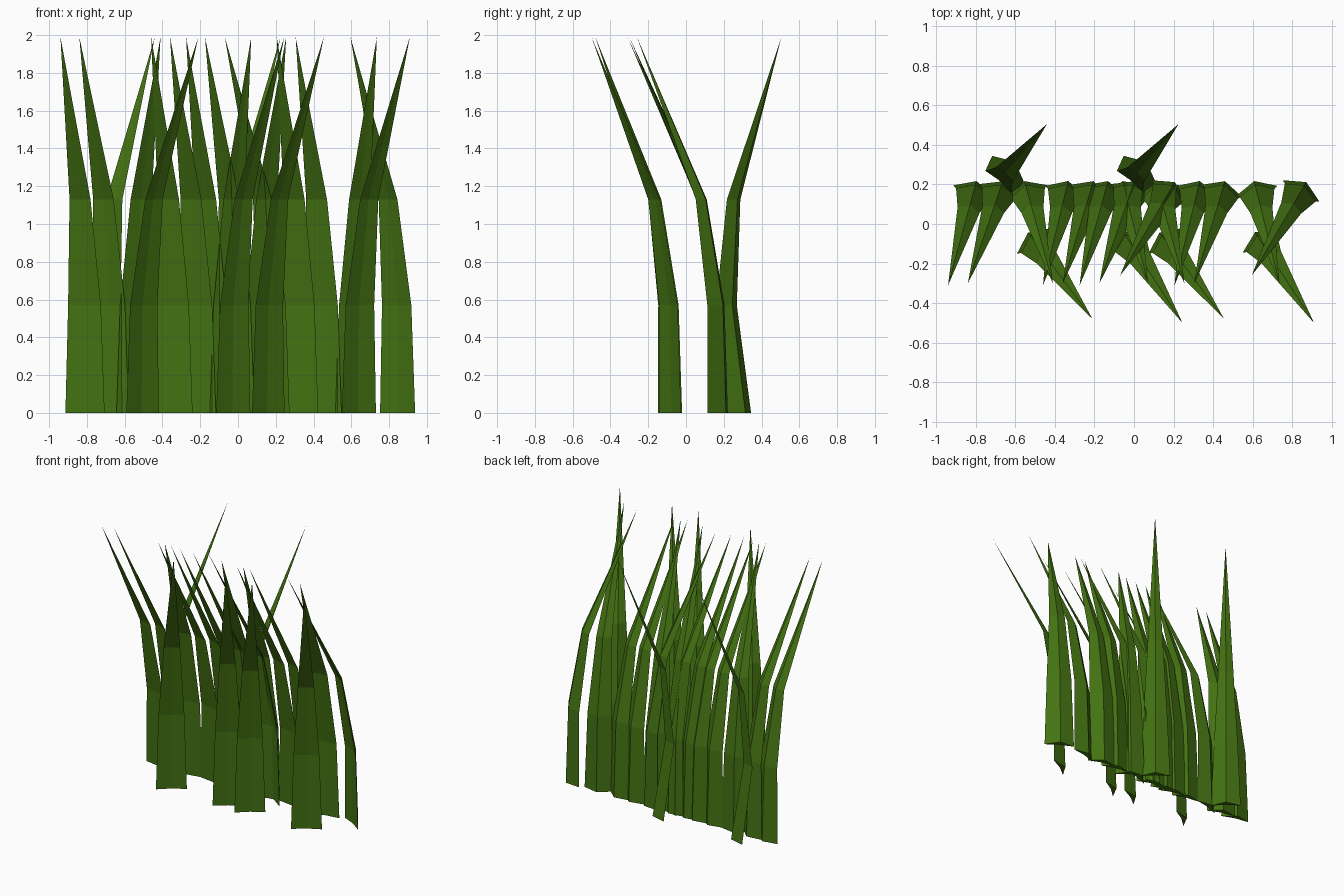
import bpy, bmesh
from mathutils import Vector

if "Cube" in bpy.data.objects:
    bpy.data.objects.remove(bpy.data.objects["Cube"])

green = bpy.data.materials.new("grass_green")
green.diffuse_color = (0.057, 0.17, 0.006, 1)
green.use_nodes = True
green.node_tree.nodes["Principled BSDF"].inputs["Base Color"].default_value = green.diffuse_color

HEIGHTS = (0.0, 0.57, 1.13)
TIP_Z = 1.99


def blade(name, base, tip, offsets, widths, ridge_side):
    """Bent blade with a shallow V section. offsets: distance along the lean
    at each height; ridge_side: -1 ridge behind the lean, +1 in front."""
    base, tip = Vector((*base, 0)), Vector((*tip, TIP_Z))
    lean = Vector((tip.x - base.x, tip.y - base.y, 0)).normalized()
    side = Vector((-lean.y, lean.x, 0))
    bm = bmesh.new()
    rings = []
    for z, off, w in zip(HEIGHTS, offsets, widths):
        c = base + lean * off + Vector((0, 0, z))
        ridge = lean * ridge_side * w
        rings.append([bm.verts.new(p) for p in (
            c - side * w / 2, c + ridge * 0.05,
            c + side * w / 2, c + ridge * 0.24)])
    for a, b in zip(rings, rings[1:]):
        for i in range(4):
            j = (i + 1) % 4
            bm.faces.new((a[i], a[j], b[j], b[i]))
    top = bm.verts.new(tip)
    for i in range(4):
        bm.faces.new((rings[-1][i], rings[-1][(i + 1) % 4], top))
    # base closed as two triangles
    r = rings[0]
    bm.faces.new((r[0], r[1], r[3]))
    bm.faces.new((r[1], r[2], r[3]))
    bmesh.ops.recalc_face_normals(bm, faces=bm.faces)
    me = bpy.data.meshes.new(name)
    bm.to_mesh(me)
    bm.free()
    me.materials.append(green)
    bpy.context.collection.objects.link(bpy.data.objects.new(name, me))


BEND, WIDE = (0, 0.01, 0.1), (0.215, 0.18, 0.115)
# base x, tip x, tip y of the main row of one tuft
row = [(-0.81, -0.94, -0.31), (-0.68, -0.84, -0.30), (-0.54, -0.41, -0.30),
       (-0.345, -0.46, -0.31), (-0.22, -0.36, -0.30), (-0.045, 0.07, -0.30),
       (0.18, -0.07, -0.26)]

# two identical tufts side by side
for n, dx in enumerate((0, 0.665)):
    for i, (bx, tx, ty) in enumerate(row):
        blade(f"row_blade_{n}_{i}", (bx + dx, 0.167), (tx + dx, ty), BEND, WIDE, -1)
    for i, (bx, tx, ty) in enumerate([(-0.505, -0.21, -0.48), (-0.025, 0.245, -0.50)]):
        blade(f"front_blade_{n}_{i}", (bx + dx, -0.085), (tx + dx, ty), BEND, WIDE, -1)
    # rear blade bows backwards before leaning out
    blade(f"rear_blade_{n}", (-0.635 + dx, 0.275), (-0.44 + dx, 0.505),
          (0, -0.08, -0.03), (0.215, 0.17, 0.11), 1)
